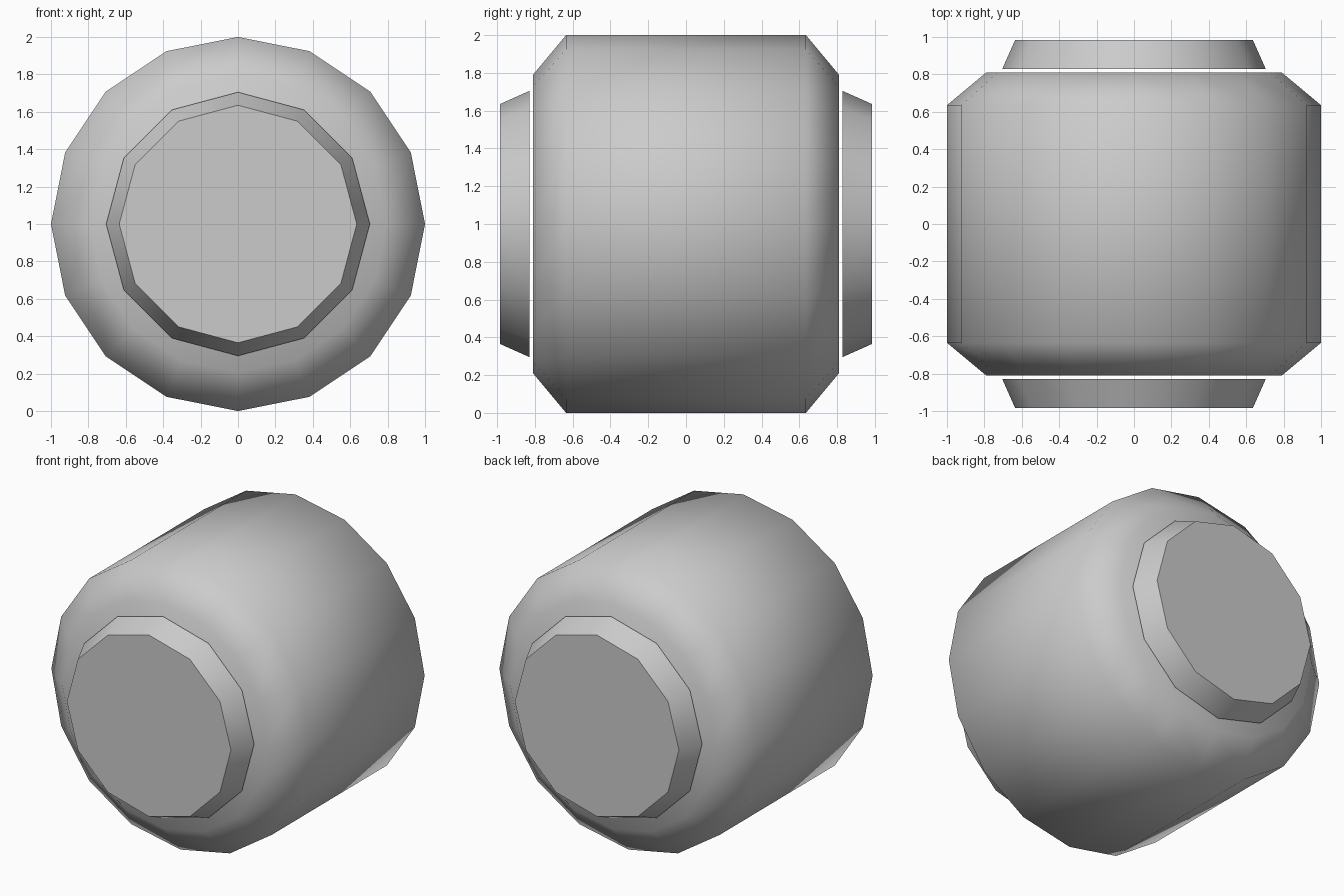
import bpy, bmesh
from math import sin, cos, tau, radians

if "Cube" in bpy.data.objects:
    bpy.data.objects.remove(bpy.data.objects["Cube"])


def lathe_y(name, profile, sides):
    """Closed solid turned around the y axis at z = 1; profile holds (y, radius)."""
    bm = bmesh.new()
    rings = [[bm.verts.new((r * cos(tau * i / sides), y, 1 + r * sin(tau * i / sides)))
              for i in range(sides)] for y, r in profile]
    for a, b in zip(rings, rings[1:]):
        for i in range(sides):
            j = (i + 1) % sides
            bm.faces.new((a[i], a[j], b[j], b[i]))
    bm.faces.new(rings[0])
    bm.faces.new(rings[-1])
    bmesh.ops.recalc_face_normals(bm, faces=bm.faces)
    mesh = bpy.data.meshes.new(name)
    bm.to_mesh(mesh)
    bm.free()
    obj = bpy.data.objects.new(name, mesh)
    bpy.context.collection.objects.link(obj)
    return obj


def smooth(obj, angle):
    bpy.ops.object.select_all(action='DESELECT')
    obj.select_set(True)
    bpy.context.view_layer.objects.active = obj
    bpy.ops.object.shade_smooth_by_angle(angle=radians(angle))


# Main drum with chamfered rims, softly shaded all over
body = lathe_y("drum_body", [(-0.81, 0.79), (-0.635, 1), (0.635, 1), (0.81, 0.79)], 16)
smooth(body, 80)

# Tapered end caps, floating a hair off the drum ends
for side, label in ((-1, "front"), (1, "back")):
    cap = lathe_y(label + "_cap", [(side * 0.828, 0.705), (side * 0.985, 0.635)], 12)
    smooth(cap, 40)
